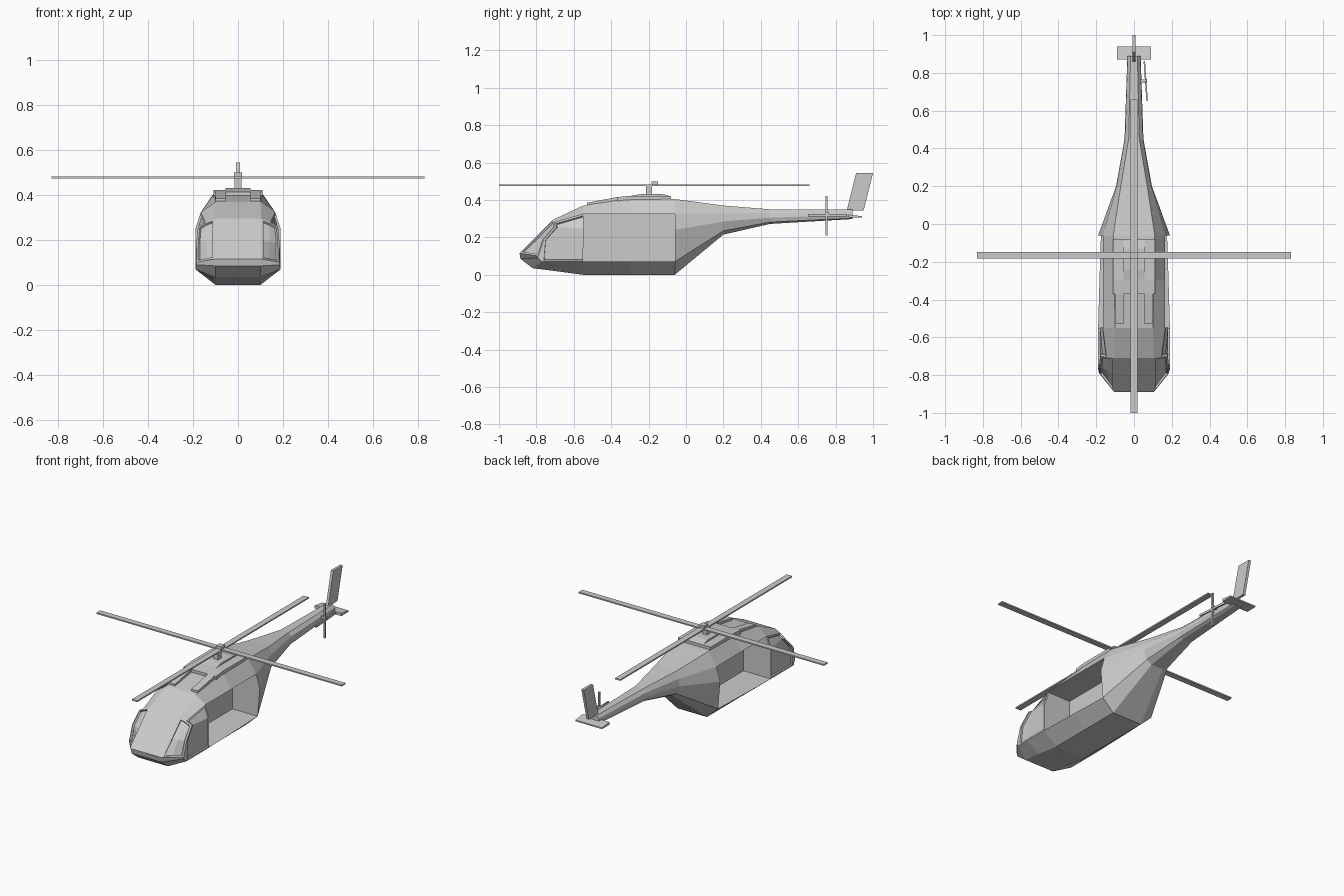
import bpy, bmesh
from mathutils import Matrix, Vector

if "Cube" in bpy.data.objects:
    bpy.data.objects.remove(bpy.data.objects["Cube"])


def finish(name, bm):
    me = bpy.data.meshes.new(name)
    bm.to_mesh(me)
    bm.free()
    ob = bpy.data.objects.new(name, me)
    bpy.context.collection.objects.link(ob)
    return ob


def box(name, lo, hi, rot_z=0.0):
    bm = bmesh.new()
    lo, hi = Vector(lo), Vector(hi)
    bmesh.ops.create_cube(bm, size=1)
    m = (Matrix.Translation((lo + hi) / 2) @ Matrix.Rotation(rot_z, 4, 'Z')
         @ Matrix.Diagonal((*(hi - lo), 1)))
    bm.transform(m)
    return finish(name, bm)


def side_profile(name, pts, x0, x1):
    """Extrude a (y, z) outline from x0 to x1."""
    bm = bmesh.new()
    a = [bm.verts.new((x0, y, z)) for y, z in pts]
    b = [bm.verts.new((x1, y, z)) for y, z in pts]
    n = len(pts)
    bm.faces.new(a)
    bm.faces.new(b[::-1])
    for i in range(n):
        bm.faces.new((a[i], b[i], b[(i + 1) % n], a[(i + 1) % n]))
    bmesh.ops.recalc_face_normals(bm, faces=bm.faces)
    return finish(name, bm)


# Fuselage half-sections: bottom, chine, belt, shoulder, roof
stations = [
    [(.10, -.885, .085), (.183, -.79, .09), (.185, -.79, .10), (.145, -.84, .108), (.105, -.89, .115)],
    [(.10, -.82, .035), (.19, -.77, .07), (.185, -.76, .19), (.147, -.785, .198), (.105, -.80, .205)],
    [(.10, -.70, .02), (.19, -.70, .07), (.178, -.70, .26), (.145, -.705, .28), (.105, -.71, .295)],
]
for y, sec in [
    (-.55, [(.10, 0), (.19, .07), (.19, .25), (.165, .325), (.10, .37)]),
    (-.30, [(.10, 0), (.183, .07), (.19, .25), (.165, .325), (.105, .408)]),
    (-.06, [(.10, 0), (.175, .07), (.19, .24), (.165, .325), (.11, .405)]),
    (.20, [(.04, .215), (.075, .235), (.095, .285), (.09, .33), (.07, .37)]),
    (.45, [(.025, .272), (.042, .282), (.05, .305), (.046, .33), (.028, .35)]),
    (.89, [(.018, .298), (.03, .303), (.035, .32), (.032, .335), (.018, .35)]),
]:
    stations.append([(x, y, z) for x, z in sec])

bm = bmesh.new()
rings = []
for s in stations:
    full = s + [(-x, y, z) for x, y, z in reversed(s)]
    rings.append([bm.verts.new(p) for p in full])
faces = {}
for i in range(len(rings) - 1):
    a, b = rings[i], rings[i + 1]
    for j in range(10):
        k = (j + 1) % 10
        faces[i, j] = bm.faces.new((a[j], a[k], b[k], b[j]))
bm.faces.new(rings[0])
bm.faces.new(rings[-1])
bmesh.ops.recalc_face_normals(bm, faces=bm.faces)
# Open cabin doors, recessed cockpit door and quarter windows
for flip in (False, True):
    def pick(*keys):
        return [faces[i, 8 - j if flip else j] for i, j in keys]
    doors = pick((3, 1), (3, 2), (4, 1), (4, 2))
    bmesh.ops.delete(bm, geom=doors, context='FACES')
    for win in (pick((1, 1), (2, 1), (2, 2)), pick((0, 2), (0, 3), (1, 2), (1, 3))):
        bmesh.ops.inset_region(bm, faces=win, thickness=.01, depth=0, use_even_offset=True)
        bmesh.ops.inset_region(bm, faces=win, thickness=.001, depth=-.01, use_even_offset=True)
finish("fuselage", bm)

# Cabin lining behind each open door, divided on the centre line
bm = bmesh.new()
for side in (1, -1):
    ends = []
    for i in (3, 4, 5):
        y = stations[i][0][1]
        ch, be, sh = stations[i][1:4]
        pts = [sh, (.004, y, .325), (.004, y, .07), ch, be]
        ends.append([bm.verts.new((side * p[0], p[1], p[2])) for p in pts])
    for a, b in zip(ends, ends[1:]):
        for j in range(3):
            bm.faces.new((a[j], a[j + 1], b[j + 1], b[j])[::side])
    bm.faces.new(ends[0][::-side])
    bm.faces.new(ends[2][::side])
finish("cabin_lining", bm)

# Engine cover and its two intakes
side_profile("engine_cover", [(-.37, .39), (-.37, .415), (-.30, .422), (-.08, .422), (-.08, .40)], -.11, .11)
side_profile("engine_cover_top", [(-.33, .415), (-.24, .432), (-.13, .432), (-.08, .42)], -.055, .055)
for s, label in ((1, "right"), (-1, "left")):
    side_profile("intake_" + label, [(-.53, .365), (-.53, .385), (-.37, .415), (-.36, .415), (-.36, .39)], s * .055, s * .10)

# Main rotor
box("rotor_mast", (-.015, -.215, .42), (.015, -.182, .48))
box("rotor_cap", (-.018, -.185, .474), (.018, -.15, .50))
box("main_blade_across", (-.83, -.183, .475), (.83, -.147, .483))
box("main_blade_along", (-.018, -1, .474), (.018, .66, .482))

# Tail fin and tailplane
side_profile("tail_fin", [(.86, .345), (.95, .345), (1, .545), (.91, .545)], -.008, .008)
side_profile("tailplane", [(.87, .305), (.87, .322), (.94, .313), (.94, .305)], -.09, .09)

# Tail rotor, slightly tilted
box("tail_rotor_shaft", (.025, .75, .322), (.07, .764, .336))
box("tail_blade_upright", (.058, .745, .21), (.066, .757, .42), .07)
box("tail_blade_level", (.058, .652, .312), (.066, .862, .325), .07)
